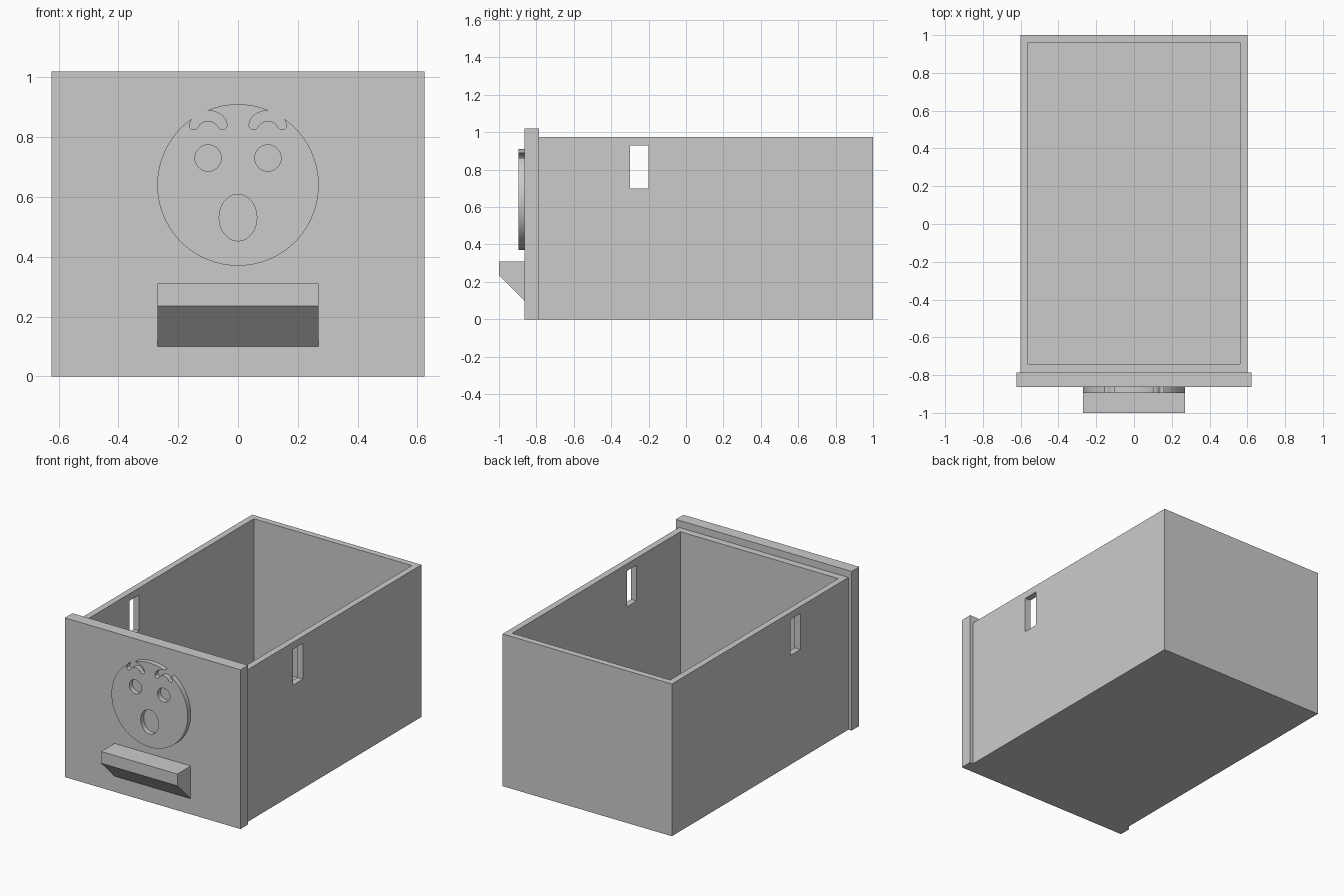
import bpy, bmesh
from math import sin, cos, radians

scene = bpy.context.scene
if "Cube" in scene.objects:
    bpy.data.objects.remove(scene.objects["Cube"], do_unlink=True)

grey = bpy.data.materials.new("plain_grey")
grey.use_nodes = True
grey.diffuse_color = (0.6, 0.6, 0.6, 1)
grey.node_tree.nodes["Principled BSDF"].inputs["Base Color"].default_value = grey.diffuse_color


def add_object(name, data):
    obj = bpy.data.objects.new(name, data)
    scene.collection.objects.link(obj)
    data.materials.append(grey)
    return obj


def prism(name, profile, x0, x1):
    """Extrude a (y, z) profile along x."""
    bm = bmesh.new()
    face = bm.faces.new([bm.verts.new((x0, y, z)) for y, z in profile])
    side = bmesh.ops.extrude_face_region(bm, geom=[face])["geom"]
    verts = [v for v in side if isinstance(v, bmesh.types.BMVert)]
    bmesh.ops.translate(bm, vec=(x1 - x0, 0, 0), verts=verts)
    bmesh.ops.recalc_face_normals(bm, faces=bm.faces)
    mesh = bpy.data.meshes.new(name)
    bm.to_mesh(mesh)
    bm.free()
    return add_object(name, mesh)


def box(name, half_x, y0, y1, z0, z1):
    return prism(name, [(y0, z0), (y1, z0), (y1, z1), (y0, z1)], -half_x, half_x)


def arc(cx, cz, rx, rz, start, end, steps):
    """Points on an elliptical arc, angles in degrees."""
    angles = [radians(start + (end - start) * i / steps) for i in range(steps + 1)]
    return [(cx + rx * cos(a), cz + rz * sin(a)) for a in angles]


# Open drawer box with a slot through both side walls
body = box("drawer_body", 0.6, -0.787, 1, 0, 0.975)
cutters = [box("cavity_cutter", 0.56, -0.742, 0.96, 0.04, 1.2),
           box("slot_cutter", 0.8, -0.3, -0.2, 0.7, 0.93)]
for cutter in cutters:
    cutter.hide_render = True
    cutter.hide_viewport = True
    mod = body.modifiers.new(cutter.name, "BOOLEAN")
    mod.operation = "DIFFERENCE"
    mod.solver = "EXACT"
    mod.object = cutter
body_mesh = bpy.data.meshes.new_from_object(
    body.evaluated_get(bpy.context.evaluated_depsgraph_get()))
body.modifiers.clear()
body.data = body_mesh
for cutter in cutters:
    bpy.data.objects.remove(cutter, do_unlink=True)

# Front panel and wedge handle
box("front_panel", 0.623, -0.864, -0.787, 0, 1.02)
prism("handle", [(-1, 0.31), (-1, 0.235), (-0.864, 0.1), (-0.864, 0.31)], -0.27, 0.27)

# Face disc: round outline with two curled eyebrow notches at the rim
brow = (arc(0.103, 0.84, 0.066, 0.049, 90, 180, 10)
        + arc(0.052, 0.84, 0.015, 0.015, 180, 330, 8)[1:]
        + arc(0.1, 0.815, 0.039, 0.039, 153, 27, 10)[1:]
        + arc(0.148, 0.84, 0.015, 0.015, 210, 360, 8)[1:])
mirrored_brow = [(-x, z) for x, z in reversed(brow)]
outline = (arc(0, 0.64, 0.27, 0.27, 55, -235, 80) + mirrored_brow
           + arc(0, 0.64, 0.27, 0.27, 112, 68, 14) + brow)
eyes = [arc(side * 0.1, 0.73, 0.044, 0.044, 0, 360, 32)[:-1] for side in (-1, 1)]
mouth = arc(0, 0.531, 0.063, 0.078, 0, 360, 40)[:-1]

curve = bpy.data.curves.new("face_outline", "CURVE")
curve.dimensions = "2D"
curve.fill_mode = "BOTH"
curve.extrude = 0.0155
for loop in [outline, mouth] + eyes:
    spline = curve.splines.new("POLY")
    spline.points.add(len(loop) - 1)
    for point, (x, z) in zip(spline.points, loop):
        point.co = (x, z, 0, 1)
    spline.use_cyclic_u = True
helper = add_object("face_helper", curve)
disc_mesh = bpy.data.meshes.new_from_object(
    helper.evaluated_get(bpy.context.evaluated_depsgraph_get()))
bpy.data.objects.remove(helper, do_unlink=True)

# Weld the filled outline into a clean solid
bm = bmesh.new()
bm.from_mesh(disc_mesh)
bmesh.ops.remove_doubles(bm, verts=bm.verts, dist=0.0001)
bmesh.ops.recalc_face_normals(bm, faces=bm.faces)
bm.to_mesh(disc_mesh)
bm.free()
disc_mesh.materials.clear()
disc = add_object("face_disc", disc_mesh)
disc.rotation_euler.x = radians(90)
disc.location.y = -0.8795

bpy.ops.object.select_all(action="DESELECT")
disc.select_set(True)
bpy.context.view_layer.objects.active = disc
bpy.ops.object.shade_smooth_by_angle(angle=radians(30))
